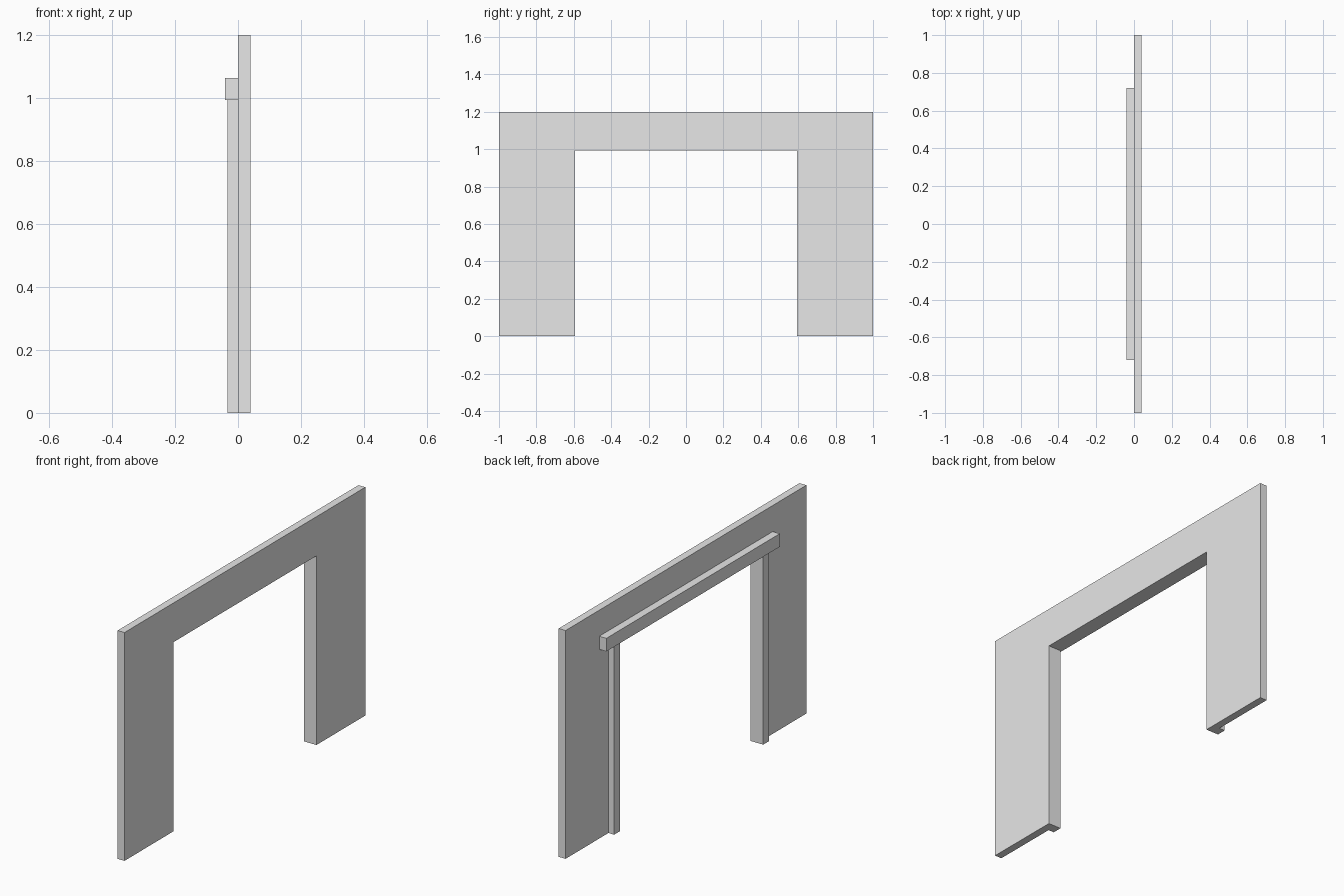
import bpy
import bmesh
from mathutils import Vector

cube = bpy.data.objects.get("Cube")
if cube:
    bpy.data.objects.remove(cube, do_unlink=True)

# Single plain grey
grey = bpy.data.materials.new("plain grey")
grey.use_nodes = True
colour = (0.8, 0.8, 0.8, 1)
grey.diffuse_color = colour
grey.node_tree.nodes["Principled BSDF"].inputs["Base Color"].default_value = colour

WALL_X = 0.04       # outer wall face; its back lies on x = 0
BACK_X = -0.033     # back of lining and posts
OPEN_Y, OPEN_Z = 0.6, 1.0
LINING = 0.006


def add_object(name, bm):
    bmesh.ops.recalc_face_normals(bm, faces=bm.faces)
    mesh = bpy.data.meshes.new(name)
    bm.to_mesh(mesh)
    bm.free()
    mesh.materials.append(grey)
    obj = bpy.data.objects.new(name, mesh)
    bpy.context.collection.objects.link(obj)
    return obj


def box(name, low, high):
    low, high = Vector(low), Vector(high)
    bm = bmesh.new()
    bmesh.ops.create_cube(bm, size=1)
    bmesh.ops.scale(bm, vec=high - low, verts=bm.verts)
    bmesh.ops.translate(bm, vec=(low + high) / 2, verts=bm.verts)
    return add_object(name, bm)


def arch(name, outer_y, outer_z, inner_y, inner_z, x0, x1):
    """Doorway-shaped profile in the y-z plane, extruded along x."""
    outline = [(-outer_y, 0), (-outer_y, outer_z), (outer_y, outer_z), (outer_y, 0),
               (inner_y, 0), (inner_y, inner_z), (-inner_y, inner_z), (-inner_y, 0)]
    bm = bmesh.new()
    face = bm.faces.new([bm.verts.new((x0, y, z)) for y, z in outline])
    result = bmesh.ops.extrude_face_region(bm, geom=[face], use_keep_orig=True)
    moved = [v for v in result["geom"] if isinstance(v, bmesh.types.BMVert)]
    bmesh.ops.translate(bm, vec=(x1 - x0, 0, 0), verts=moved)
    return add_object(name, bm)


# Wall panel with the opening, and the thin lining inside it
arch("wall_panel", 1, 1.2, OPEN_Y, OPEN_Z, 0, WALL_X)
inner_y, inner_z = OPEN_Y - LINING, OPEN_Z - LINING
arch("opening_lining", OPEN_Y, OPEN_Z, inner_y, inner_z, BACK_X, WALL_X)

# Posts beside the opening on the back of the wall
for side, name in ((1, "back_post"), (-1, "front_post")):
    y0, y1 = sorted((side * OPEN_Y, side * (inner_y + 0.05)))
    box(name, (BACK_X, y0, 0), (0, y1, inner_z))

# Header beam resting on the posts
box("header_beam", (-0.041, -0.72, inner_z), (0, 0.72, 1.063))
